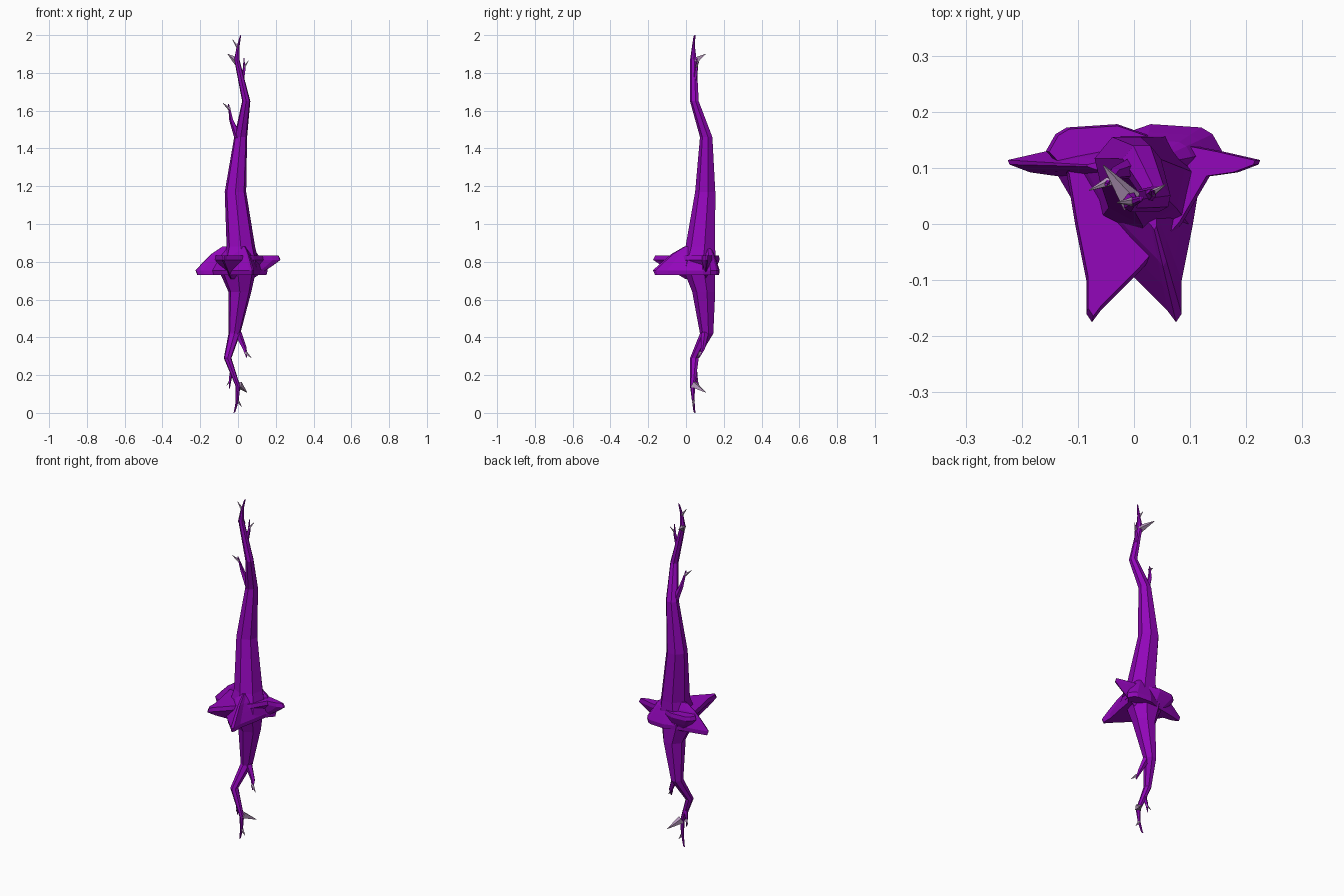
import bpy, bmesh, math
from mathutils import Vector

def material(name, rgb):
    m = bpy.data.materials.new(name)
    m.diffuse_color = (*rgb, 1)
    return m

purple = material("purple bark", (0.29, 0.002, 0.49))
grey = material("pale lilac twig", (0.50, 0.34, 0.54))

def loft(name, rings, mat):
    """Skin a list of equal-length rings and cap both ends."""
    bm = bmesh.new()
    vs = [[bm.verts.new(p) for p in r] for r in rings]
    n = len(vs[0])
    for a, b in zip(vs, vs[1:]):
        for i in range(n):
            j = (i + 1) % n
            bm.faces.new((a[i], a[j], b[j], b[i]))
    bm.faces.new(vs[0])
    bm.faces.new(vs[-1])
    bmesh.ops.recalc_face_normals(bm, faces=bm.faces)
    me = bpy.data.meshes.new(name)
    bm.to_mesh(me)
    bm.free()
    me.materials.append(mat)
    ob = bpy.data.objects.new(name, me)
    bpy.context.collection.objects.link(ob)
    return ob

def trunk(name, levels, sides=7):
    """levels: z, x min, x max, y min, y max."""
    rings = []
    for z, x0, x1, y0, y1 in levels:
        rings.append([((x0 + x1) / 2 + (x1 - x0) / 1.94 * math.cos(a),
                       (y0 + y1) / 2 + (y1 - y0) / 1.94 * math.sin(a), z)
                      for a in [math.tau * (i + 0.25) / sides for i in range(sides)]])
    loft(name, rings, purple)

def twig(name, pts, r0, r1=0.001, mat=purple, sides=5):
    """Tapered tube along a path."""
    pts = [Vector(p) for p in pts]
    rings = []
    for k, p in enumerate(pts):
        d = (pts[min(k + 1, len(pts) - 1)] - pts[max(k - 1, 0)]).normalized()
        u = d.cross(Vector((0, 1, 0.1))).normalized()
        v = d.cross(u)
        r = r0 + (r1 - r0) * k / (len(pts) - 1)
        rings.append([p + r * (u * math.cos(t) + v * math.sin(t))
                      for t in [math.tau * i / sides for i in range(sides)]])
    loft(name, rings, mat)

# Upward and downward trunks
trunk("upper_trunk", [
    (0.76, -0.09, 0.12, -0.04, 0.165), (0.88, -0.06, 0.09, 0.00, 0.160),
    (1.17, -0.07, 0.043, 0.05, 0.159), (1.46, -0.02, 0.048, 0.075, 0.142),
    (1.65, 0.022, 0.065, 0.022, 0.069), (1.87, -0.02, 0.008, 0.022, 0.057),
    (1.94, -0.007, 0.008, 0.032, 0.048), (1.995, 0.010, 0.016, 0.04, 0.050),
    (2.0, 0.014, 0.017, 0.045, 0.050)])
trunk("lower_trunk", [
    (0.81, -0.11, 0.09, -0.03, 0.165), (0.73, -0.09, 0.09, 0.00, 0.160),
    (0.64, -0.05, 0.07, 0.035, 0.159), (0.42, -0.05, 0.012, 0.075, 0.147),
    (0.29, -0.075, -0.035, 0.022, 0.069), (0.14, -0.012, 0.012, 0.022, 0.048),
    (0.06, -0.012, 0.003, 0.032, 0.046), (0.005, -0.022, -0.014, 0.04, 0.050),
    (0.0, -0.025, -0.021, 0.045, 0.050)])

# Root flares: one flat underneath, its mirror image flat on top
outline = [(-0.222, 0.106), (-0.225, 0.114), (-0.155, 0.13), (-0.05, 0.15),
           (0.03, 0.178), (0.12, 0.172), (0.14, 0.16), (0.157, 0.13),
           (0.12, 0.09), (0.105, 0.0), (0.085, -0.1), (0.085, -0.16),
           (0.075, -0.175), (0.06, -0.155), (-0.01, -0.085), (-0.085, 0.0),
           (-0.135, 0.085), (-0.185, 0.092)]

def flare(name, sx, levels):
    cx, cy = 0.01, 0.1
    rings = []
    for z, s in levels:
        rings.append([(sx * (cx + (x - cx) * s), cy + (y - cy) * s, z)
                      for x, y in outline])
    loft(name, rings, purple)

flare("upper_roots", 1, [(0.73, 0.96), (0.755, 1.0), (0.80, 0.82), (0.842, 0.64), (0.88, 0.40)])
flare("lower_roots", -1, [(0.832, 0.96), (0.81, 1.0), (0.775, 0.80), (0.745, 0.60), (0.71, 0.38)])

# Side branches with forked ends
twig("upper_left_branch", [(0.0, 0.1, 1.46), (-0.035, 0.09, 1.55), (-0.05, 0.07, 1.635)], 0.020, 0.003)
twig("upper_left_branch_tip", [(-0.045, 0.075, 1.61), (-0.08, 0.06, 1.64)], 0.009, mat=grey)
twig("upper_right_branch", [(0.018, 0.045, 1.74), (0.033, 0.055, 1.82), (0.032, 0.06, 1.88)], 0.014, 0.002)
twig("upper_right_branch_tip", [(0.032, 0.055, 1.83), (0.056, 0.07, 1.865)], 0.007, mat=grey)
twig("lower_right_branch", [(0.0, 0.1, 0.42), (0.035, 0.09, 0.34), (0.045, 0.07, 0.295)], 0.020, 0.003)
twig("lower_right_branch_tip", [(0.04, 0.075, 0.32), (0.072, 0.06, 0.29)], 0.009, mat=grey)
twig("lower_left_branch", [(-0.03, 0.045, 0.23), (-0.042, 0.055, 0.18), (-0.045, 0.06, 0.13)], 0.014, 0.002)
twig("lower_left_branch_tip", [(-0.04, 0.055, 0.175), (-0.06, 0.07, 0.145)], 0.007, mat=grey)

# Pale thorns and end forks
twig("upper_thorn", [(-0.004, 0.040, 1.86), (-0.055, 0.105, 1.9)], 0.022, mat=grey, sides=4)
twig("lower_thorn", [(0.003, 0.040, 0.15), (0.048, 0.105, 0.108)], 0.022, mat=grey, sides=4)
twig("upper_end_fork", [(0.0, 0.04, 1.935), (-0.03, 0.038, 1.977)], 0.009, mat=grey)
twig("lower_end_fork", [(-0.004, 0.04, 0.065), (0.02, 0.038, 0.032)], 0.009, mat=grey)
